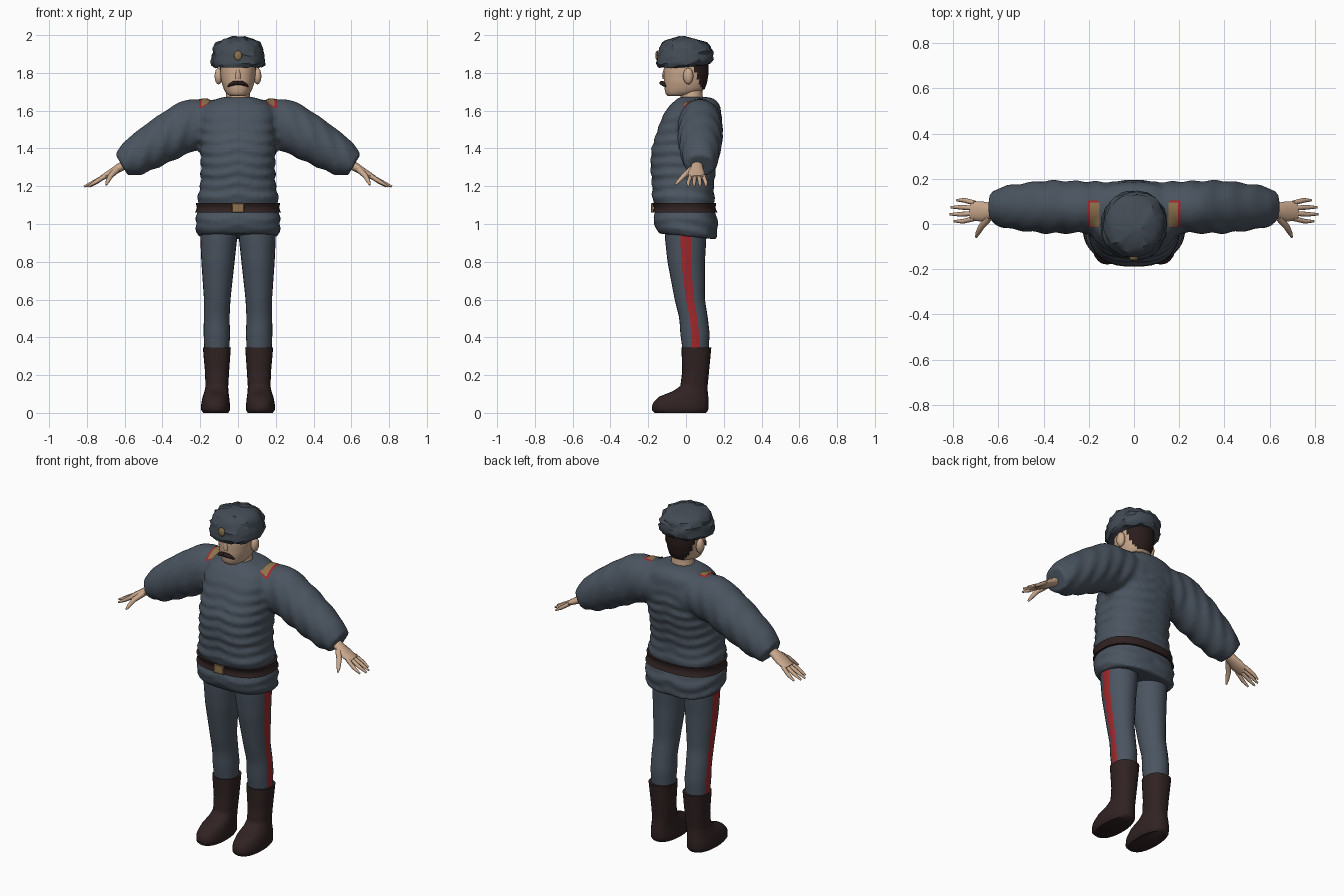
import bpy, bmesh, math, random
from mathutils import Vector, Matrix

random.seed(4)
if "Cube" in bpy.data.objects:
    bpy.data.objects.remove(bpy.data.objects["Cube"])


def material(name, r, g, b):
    m = bpy.data.materials.new(name)
    m.use_nodes = True
    m.diffuse_color = (r, g, b, 1)
    bsdf = m.node_tree.nodes["Principled BSDF"]
    bsdf.inputs["Base Color"].default_value = (r, g, b, 1)
    bsdf.inputs["Roughness"].default_value = 0.9
    return m


cloth = material("blue grey cloth", 0.07, 0.09, 0.117)
fur = material("dark grey fur", 0.055, 0.07, 0.088)
skin = material("skin", 0.60, 0.40, 0.27)
leather = material("dark brown leather", 0.030, 0.016, 0.016)
hair = material("dark hair", 0.022, 0.012, 0.011)
red = material("red trim", 0.36, 0.02, 0.025)
brass = material("dull brass", 0.27, 0.17, 0.075)


def finish(name, bm, mats, rule=None, mirror=False, angle=50):
    """Turn a bmesh into an object, colouring faces by an optional rule."""
    bmesh.ops.recalc_face_normals(bm, faces=bm.faces)
    for f in bm.faces:
        f.smooth = True
        if rule:
            f.material_index = int(rule(f.calc_center_median()))
    me = bpy.data.meshes.new(name)
    bm.to_mesh(me)
    bm.free()
    for m in mats:
        me.materials.append(m)
    me.set_sharp_from_angle(angle=math.radians(angle))
    ob = bpy.data.objects.new(name, me)
    bpy.context.collection.objects.link(ob)
    if mirror:
        ob.modifiers.new("Mirror", 'MIRROR').use_mirror_merge = False
    return ob


def skin_rings(bm, rings):
    """Bridge equal rings of points and close both ends."""
    loops = [[bm.verts.new(p) for p in ring] for ring in rings]
    n = len(loops[0])
    for a, b in zip(loops, loops[1:]):
        for i in range(n):
            j = (i + 1) % n
            bm.faces.new((a[i], a[j], b[j], b[i]))
    bm.faces.new(loops[0])
    bm.faces.new(loops[-1])


def oval(c, u, v, n, power=2.0):
    pts = []
    for i in range(n):
        t = 2 * math.pi * i / n
        s, k = math.sin(t), math.cos(t)
        pts.append(c + u * math.copysign(abs(k) ** (2 / power), k)
                   + v * math.copysign(abs(s) ** (2 / power), s))
    return pts


def sample(rows, z):
    """Interpolate rows of (z, half width, front y, back y, centre x)."""
    for a, b in zip(rows, rows[1:]):
        if z <= b[0]:
            break
    t = min(1, max(0, (z - a[0]) / (b[0] - a[0])))
    return [p + (q - p) * t for p, q in zip(a, b)]


def column(bm, rows, n=24, step=0.03, power=2.0, warp=None, grow=0.0, z0=None, z1=None):
    """Upright loft with flat oval sections."""
    z0, z1 = z0 or rows[0][0], z1 or rows[-1][0]
    count = max(1, round((z1 - z0) / step))
    levels = sorted({z0 + (z1 - z0) * i / count for i in range(count + 1)})
    rings = []
    for z in levels:
        r = sample(rows, z)
        x = r[4] if len(r) > 4 else 0
        ring = oval(Vector((x, (r[2] + r[3]) / 2, z)), Vector((r[1] + grow, 0, 0)),
                    Vector((0, (r[3] - r[2]) / 2 + grow, 0)), n, power)
        rings.append([warp(p) for p in ring] if warp else ring)
    skin_rings(bm, rings)


def limb(bm, path, n=12, side=(0, 1, 0), warp=None):
    """Loft along a path of (point, half width, half thickness)."""
    pts = [Vector(p) for p, a, b in path]
    rings = []
    for i, (p, a, b) in enumerate(path):
        d = (pts[min(i + 1, len(pts) - 1)] - pts[max(i - 1, 0)]).normalized()
        v = d.cross(Vector(side)).normalized()
        ring = oval(pts[i], v.cross(d) * a, v * b, n)
        rings.append([warp(q) for q in ring] if warp else ring)
    skin_rings(bm, rings)


def ball(bm, c, r, seg=16):
    bmesh.ops.create_uvsphere(bm, u_segments=seg, v_segments=seg // 2, radius=1,
                              matrix=Matrix.Translation(c) @ Matrix.Diagonal((*r, 1)))


# Jacket: rippled torso and sleeves fused into one skin
torso = [(0.935, .215, -.15, .16), (1.0, .225, -.172, .168), (1.05, .22, -.168, .16),
         (1.085, .207, -.158, .145), (1.13, .216, -.178, .152), (1.2, .2, -.178, .145),
         (1.3, .196, -.188, .16), (1.4, .2, -.182, .183), (1.5, .2, -.15, .193),
         (1.58, .2, -.12, .188), (1.63, .18, -.085, .18), (1.66, .12, -.05, .155),
         (1.672, .08, -.035, .12)]


def folds(p):
    fade = min(1, max(0, (1.62 - p.z) / 0.1)) * min(1, abs(p.z - 1.085) / 0.06)
    wave = math.sin(p.z * 105 + 2.2 * math.sin(abs(p.x) * 14) + p.y * 7)
    s = 1 + 0.035 * fade * wave
    hem = -0.1 * p.y if p.z < 1.0 else 0
    return Vector((p.x * s, p.y * s, p.z + hem))


def sleeve_folds(p):
    wave = math.sin(abs(p.x) * 75 + p.z * 20 + p.y * 12)
    return p + Vector((0, (p.y - .07) * .05, (p.z - 1.75 + p.x * .55) * .02)) * wave


jacket_bm = bmesh.new()
column(jacket_bm, torso, 48, 0.012, 2.5, folds)
knots = [(.06, 1.535, .11, .12), (.25, 1.527, .115, .135), (.38, 1.455, .118, .124),
         (.48, 1.395, .107, .112), (.56, 1.345, .095, .098), (.615, 1.312, .078, .068)]
sleeve = []
for i in range(29):
    x, z, a, b = sample(knots, .06 + .555 * i / 28)
    sleeve.append(((x, .075, z), a, b))
limb(jacket_bm, sleeve, 32, warp=sleeve_folds)
jacket = finish("jacket", jacket_bm, [cloth], mirror=True)
fuse = jacket.modifiers.new("Fuse", 'REMESH')
fuse.mode, fuse.voxel_size, fuse.use_smooth_shade = 'VOXEL', 0.013, True
soften = jacket.modifiers.new("Soften", 'SMOOTH')
soften.factor, soften.iterations = 0.5, 3

# Belt and buckle
bm = bmesh.new()
column(bm, torso, 48, 0.013, 2.5, grow=0.011, z0=1.06, z1=1.11)
finish("belt", bm, [leather])
bm = bmesh.new()
bmesh.ops.create_cube(bm, size=1, matrix=Matrix.Translation((0, -.178, 1.085))
                      @ Matrix.Diagonal((.064, .014, .05, 1)))
bmesh.ops.bevel(bm, geom=bm.edges[:], offset=0.003, segments=1, affect='EDGES')
finish("buckle", bm, [brass], angle=30)

# Shoulder boards with red piping, laid over the jacket
for name, mat, cx, cy, w, d, lift in (("shoulder_piping", red, .181, .045, .05, .118, .003),
                                      ("shoulder_board", brass, .173, .043, .042, .106, .006)):
    bm = bmesh.new()
    bmesh.ops.create_grid(bm, x_segments=6, y_segments=10, size=0.5,
                          matrix=Matrix.Translation((cx, cy, 1.75))
                          @ Matrix.Diagonal((w, d, 1, 1)))
    board = finish(name, bm, [mat], mirror=True)
    wrap = board.modifiers.new("Lay", 'SHRINKWRAP')
    wrap.target, wrap.wrap_method, wrap.offset = jacket, 'PROJECT', lift
    wrap.use_project_z, wrap.use_negative_direction = True, True
    wrap.use_positive_direction = False

# Trousers with a side stripe
leg = [(.33, .066, -.018, .12, .112), (.42, .07, -.03, .125, .112), (.5, .068, -.035, .116, .113),
       (.6, .07, -.06, .1, .11), (.8, .088, -.098, .1, .106), (.93, .098, -.112, .108, .102),
       (1.0, .098, -.112, .108, .102)]


def on_stripe(c):
    z, rx, y0, y1, x = sample(leg, c.z)
    return c.x > x + rx * 0.93 and abs(c.y - (y0 + y1) / 2) < 0.03


bm = bmesh.new()
column(bm, leg, 24, 0.03)
finish("trousers", bm, [cloth, red], on_stripe, mirror=True)

# Boots
boot = [(0, .066, -.165, .105, .118), (.015, .076, -.18, .118, .119), (.05, .076, -.178, .12, .119),
        (.085, .07, -.145, .118, .117), (.115, .063, -.07, .115, .114), (.14, .06, -.03, .114, .112),
        (.22, .064, -.02, .122, .111), (.345, .074, -.024, .134, .112)]
bm = bmesh.new()
column(bm, boot, 24, 0.0145, 2.3)
finish("boots", bm, [leather], mirror=True)

# Hands: palm, four fingers and a thumb
bm = bmesh.new()
limb(bm, [((.57, .06, 1.33), .03, .026), ((.625, .058, 1.3), .032, .024),
          ((.67, .055, 1.272), .045, .02), ((.72, .058, 1.245), .042, .014)], 14)
for i, reach in enumerate((.085, .105, .1, .075)):
    y = .024 + i * .023
    tip = y + (i - 1.5) * .008
    limb(bm, [((.705, y, 1.252), .011, .012), ((.71 + reach * .55, tip, 1.22), .0105, .01),
              ((.71 + reach, tip, 1.198), .005, .005)], 8)
limb(bm, [((.64, .03, 1.288), .018, .018), ((.675, -.012, 1.255), .015, .013),
          ((.69, -.04, 1.225), .011, .01), ((.698, -.058, 1.207), .005, .005)], 8, (1, 0, 0))
finish("hands", bm, [skin], mirror=True)

# Head with neck, ears and nose; hair covers the back of the skull
head = [(1.677, .04, -.095, -.02), (1.69, .062, -.108, .06), (1.715, .076, -.114, .1),
        (1.75, .087, -.117, .112), (1.8, .094, -.118, .12), (1.9, .095, -.115, .118)]
bm = bmesh.new()
column(bm, head, 40, 0.0125, 2.25)
finish("head", bm, [skin, hair], lambda c: c.y > .035 + max(0, 1.83 - c.z) * .45)
bm = bmesh.new()
column(bm, [(1.6, .075, -.035, .1), (1.66, .066, -.03, .09), (1.72, .06, -.03, .085)], 24)
finish("neck", bm, [skin])
bm = bmesh.new()
ball(bm, (.103, .012, 1.783), (.021, .027, .044))
finish("ears", bm, [skin], mirror=True)
bm = bmesh.new()
limb(bm, [((0, -.112, 1.82), .008, .006), ((0, -.119, 1.785), .014, .009),
          ((0, -.117, 1.768), .013, .006)], 10, (1, 0, 0))
finish("nose", bm, [skin])

# Moustache
bm = bmesh.new()
limb(bm, [((0, -.127, 1.747), .011, .015), ((.025, -.125, 1.745), .011, .015),
          ((.043, -.117, 1.736), .008, .01), ((.054, -.108, 1.728), .003, .004)], 10, (0, 0, 1))
finish("moustache", bm, [hair], mirror=True)

# Fur hat: tilted, crumpled crown
hat = [(1.83, .128, -.15, .13), (1.843, .143, -.16, .142), (1.9, .137, -.152, .142),
       (1.94, .128, -.135, .128), (1.965, .108, -.118, .098), (1.985, .07, -.085, .05),
       (1.99, .03, -.05, .0)]


def crumple(p):
    j = Vector([random.uniform(-.007, .007) for _ in range(3)])
    j.z = j.z * .9 + max(0, p.y) * .15 * max(0, (1.95 - p.z) / .12)
    return p + j


bm = bmesh.new()
column(bm, hat, 26, 0.0155, 2.2, crumple)
finish("fur_hat", bm, [fur], angle=32)
bm = bmesh.new()
ball(bm, (0, -.153, 1.892), (.021, .009, .026))
finish("hat_badge", bm, [brass])
